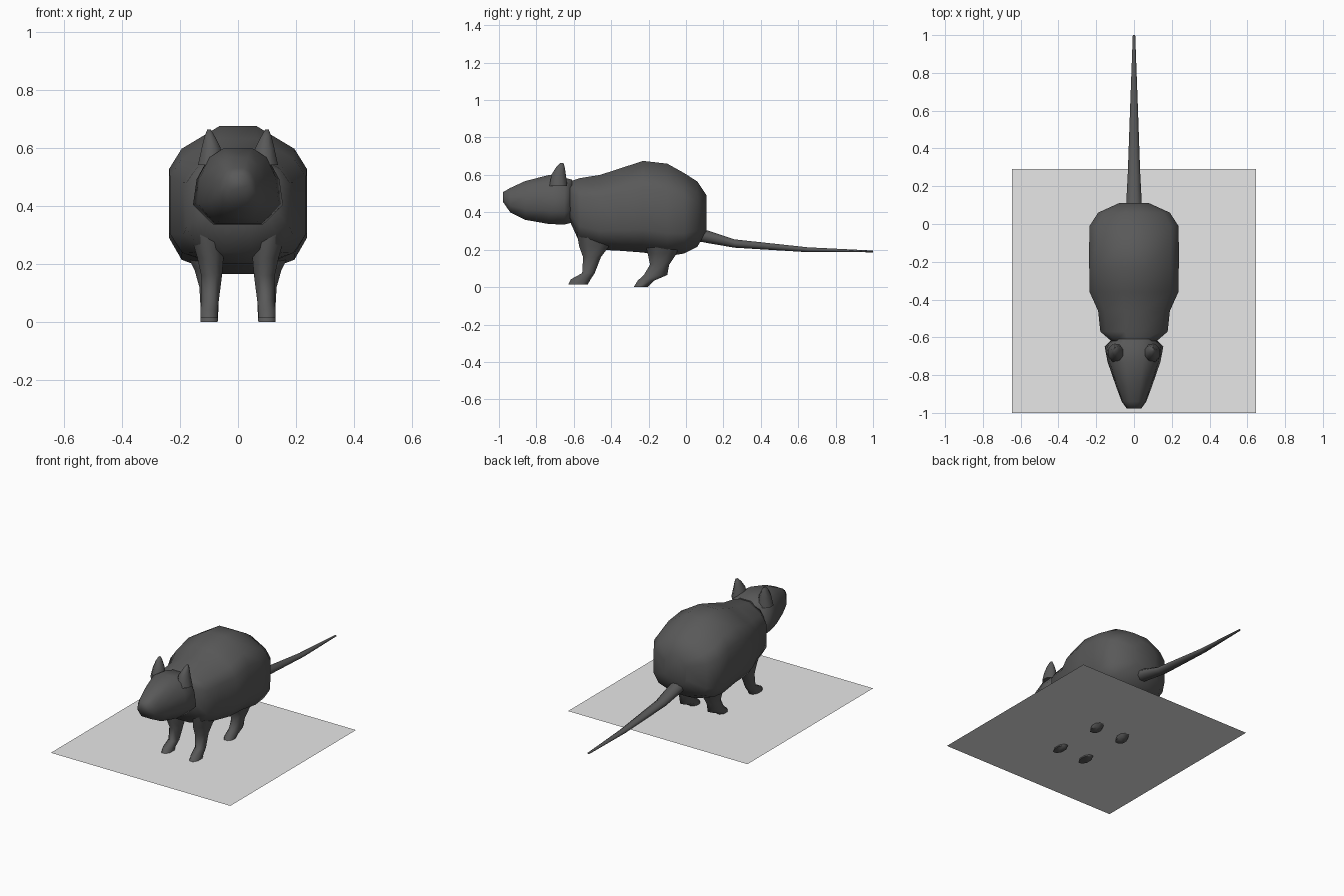
import bpy
import bmesh
import math
from mathutils import Vector

if "Cube" in bpy.data.objects:
    bpy.data.objects.remove(bpy.data.objects["Cube"], do_unlink=True)


def make_material(name, grey):
    mat = bpy.data.materials.new(name)
    mat.use_nodes = True
    colour = (grey, grey, grey, 1)
    mat.diffuse_color = colour
    mat.node_tree.nodes["Principled BSDF"].inputs["Base Color"].default_value = colour
    return mat


fur = make_material("dark_grey_fur", 0.1)
floor_grey = make_material("light_grey_floor", 0.8)


def loft(name, rings, mirror=False):
    """Skin a list of equally sized point rings and cap both ends."""
    bm = bmesh.new()
    loops = [[bm.verts.new(p) for p in ring] for ring in rings]
    for a, b in zip(loops, loops[1:]):
        for i in range(len(a)):
            j = (i + 1) % len(a)
            bm.faces.new((a[i], a[j], b[j], b[i]))
    bm.faces.new(loops[0])
    bm.faces.new(loops[-1])
    bmesh.ops.recalc_face_normals(bm, faces=bm.faces)
    mesh = bpy.data.meshes.new(name)
    bm.to_mesh(mesh)
    bm.free()
    mesh.materials.append(fur)
    obj = bpy.data.objects.new(name, mesh)
    bpy.context.collection.objects.link(obj)
    bpy.ops.object.select_all(action="DESELECT")
    obj.select_set(True)
    bpy.context.view_layer.objects.active = obj
    bpy.ops.object.shade_smooth_by_angle(angle=math.radians(65))
    if mirror:
        obj.modifiers.new("Mirror", "MIRROR")
    return obj


def body_ring(half, y, bottom, top, width):
    """Symmetric cross-section across the body; half runs top to bottom."""
    section = half + [(-u, v) for u, v in reversed(half)]
    mid, height = (top + bottom) / 2, (top - bottom) / 2
    return [(u * width, y, mid + v * height) for u, v in section]


def leg_ring(z, y0, y1, x0, x1, tilt=0):
    """Octagonal cross-section of a leg, raised at the back by tilt."""
    ring = []
    for i in range(8):
        a = math.radians(45 * i + 22.5)
        u, v = math.cos(a) / 0.924, math.sin(a) / 0.924
        ring.append(((x0 + x1) / 2 + u * (x1 - x0) / 2,
                     (y0 + y1) / 2 + v * (y1 - y0) / 2, z + v * tilt))
    return ring


# Trunk: y, bottom, top, half width
trunk_half = [(0.27, 1), (0.82, 0.68), (1, 0.4), (1, -0.5), (0.82, -0.8), (0.27, -1)]
trunk = [(-0.62, 0.35, 0.565, 0.12), (-0.57, 0.24, 0.582, 0.178),
         (-0.46, 0.2, 0.6, 0.19), (-0.36, 0.195, 0.632, 0.235),
         (-0.23, 0.185, 0.675, 0.237), (-0.1, 0.165, 0.66, 0.237),
         (-0.01, 0.18, 0.61, 0.235), (0.06, 0.215, 0.565, 0.19),
         (0.11, 0.3, 0.49, 0.08)]
loft("body", [body_ring(trunk_half, *r) for r in trunk])

# Head, wider at the cheeks, tapering to the snout
head_half = [(0.34, 1), (0.7, 0.75), (0.92, 0.25), (1, -0.45), (0.55, -1)]
skull = [(-0.61, 0.345, 0.575, 0.115), (-0.65, 0.335, 0.585, 0.155),
         (-0.73, 0.337, 0.6, 0.14), (-0.86, 0.36, 0.567, 0.095),
         (-0.94, 0.4, 0.53, 0.065), (-0.978, 0.455, 0.508, 0.038)]
loft("head", [body_ring(head_half, *r) for r in skull])

# Pointed ears
loft("ears", [leg_ring(0.54, -0.73, -0.635, 0.05, 0.138),
              leg_ring(0.6, -0.72, -0.642, 0.06, 0.125),
              leg_ring(0.64, -0.695, -0.648, 0.08, 0.115),
              leg_ring(0.663, -0.672, -0.655, 0.094, 0.106)], mirror=True)

# Legs
loft("front_legs", [leg_ring(0.014, -0.63, -0.525, 0.07, 0.13),
                    leg_ring(0.042, -0.615, -0.51, 0.07, 0.13),
                    leg_ring(0.075, -0.555, -0.488, 0.066, 0.125),
                    leg_ring(0.16, -0.55, -0.455, 0.055, 0.127),
                    leg_ring(0.22, -0.572, -0.41, 0.05, 0.14),
                    leg_ring(0.34, -0.59, -0.38, 0.05, 0.175)], mirror=True)
loft("back_legs", [leg_ring(0.0, -0.28, -0.205, 0.07, 0.13),
                   leg_ring(0.035, -0.258, -0.17, 0.068, 0.13),
                   leg_ring(0.065, -0.225, -0.1, 0.068, 0.13),
                   leg_ring(0.12, -0.192, -0.09, 0.066, 0.133),
                   leg_ring(0.18, -0.205, -0.05, 0.06, 0.15),
                   leg_ring(0.28, -0.23, -0.02, 0.06, 0.2)], mirror=True)

# Tail: y, height, half width, half thickness
tail_path = [(0.05, 0.285, 0.046, 0.04), (0.12, 0.268, 0.044, 0.036),
             (0.26, 0.233, 0.036, 0.024), (0.65, 0.2, 0.021, 0.014),
             (1.0, 0.191, 0.007, 0.005)]
round_half = [(math.sin(a), math.cos(a)) for a in
              (math.radians(45 * i + 22.5) for i in range(4))]
loft("tail", [body_ring(round_half, y, z - t, z + t, w) for y, z, w, t in tail_path])

# Square floor sheet, with the soles just below it
bpy.ops.mesh.primitive_plane_add(size=1.29, location=(0, -0.355, 0.022))
floor = bpy.context.object
floor.name = "floor"
floor.data.materials.append(floor_grey)
